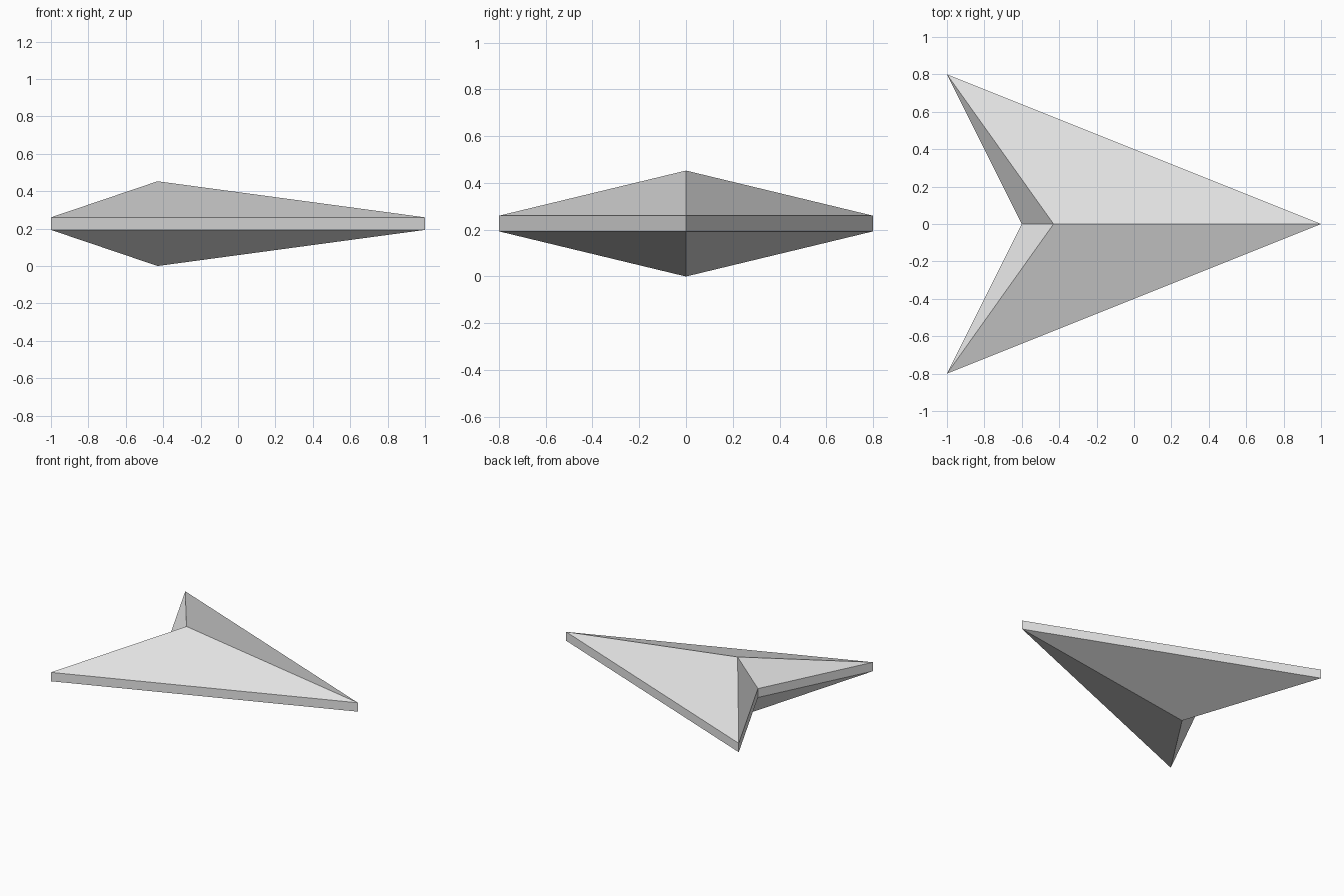
import bpy
import bmesh

cube = bpy.data.objects.get("Cube")
if cube:
    bpy.data.objects.remove(cube, do_unlink=True)

# Plain grey material
grey = bpy.data.materials.new("light_grey")
grey.use_nodes = True
colour = (0.8, 0.8, 0.8, 1)
grey.diffuse_color = colour
grey.node_tree.nodes["Principled BSDF"].inputs["Base Color"].default_value = colour

# Arrow outline: nose, left wing tip, rear notch, right wing tip
OUTLINE = [(1, 0), (-1, 0.8), (-0.6, 0), (-1, -0.8)]
RIM_LOW, RIM_HIGH = 0.193, 0.26
PEAK_X, PEAK_Z = -0.43, 0.453

bm = bmesh.new()
low = [bm.verts.new((x, y, RIM_LOW)) for x, y in OUTLINE]
high = [bm.verts.new((x, y, RIM_HIGH)) for x, y in OUTLINE]
keel = bm.verts.new((PEAK_X, 0, 0))
peak = bm.verts.new((PEAK_X, 0, PEAK_Z))

# Vertical rim with facets rising to the peak and falling to the keel
for i in range(len(OUTLINE)):
    j = (i + 1) % len(OUTLINE)
    bm.faces.new((low[i], low[j], high[j], high[i]))
    bm.faces.new((high[i], high[j], peak))
    bm.faces.new((low[j], low[i], keel))
bmesh.ops.recalc_face_normals(bm, faces=bm.faces)

mesh = bpy.data.meshes.new("arrowhead_body")
bm.to_mesh(mesh)
bm.free()
mesh.materials.append(grey)
body = bpy.data.objects.new("arrowhead_body", mesh)
bpy.context.collection.objects.link(body)
